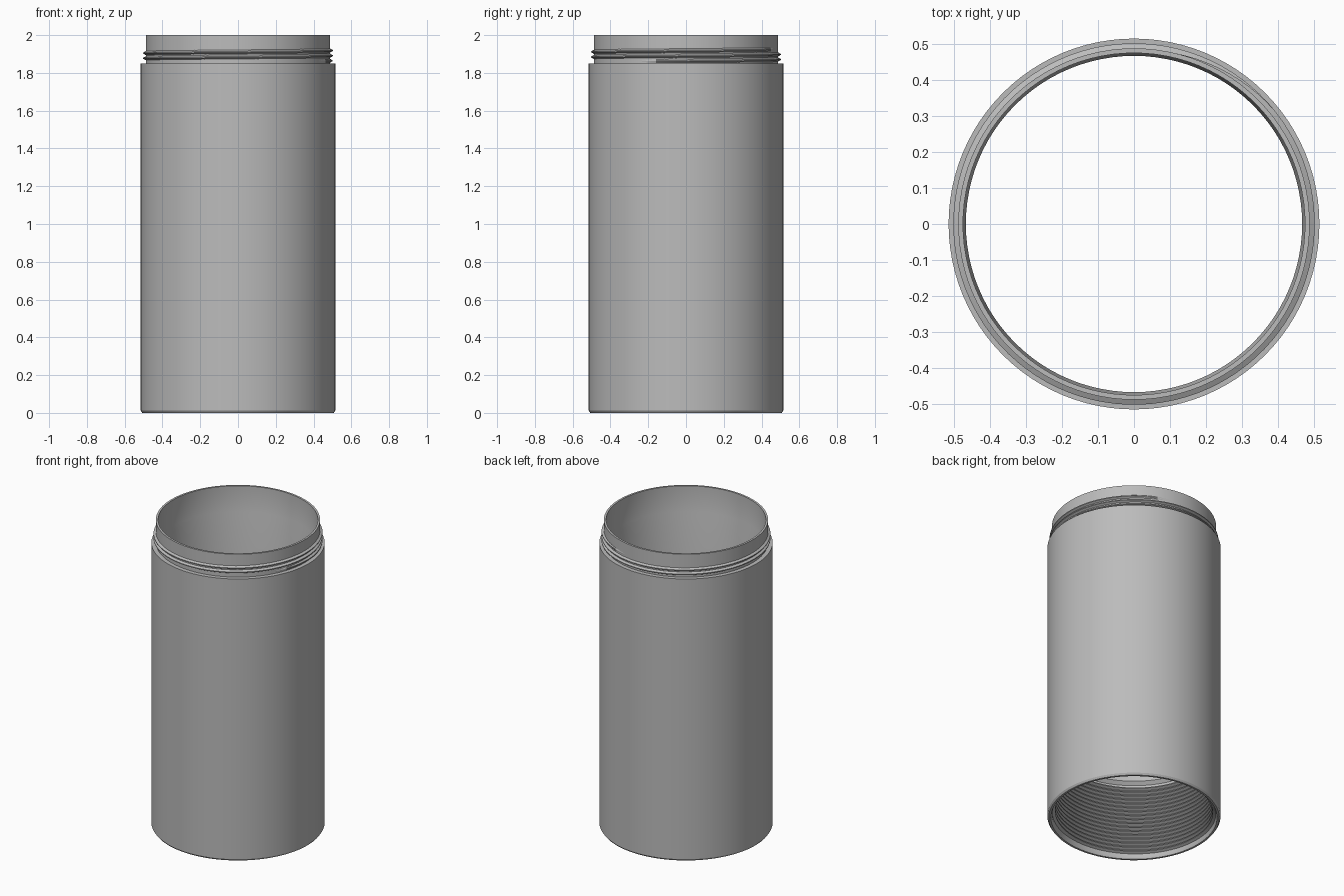
import bpy
import bmesh
import math

SEG = 96

cube = bpy.data.objects.get("Cube")
if cube:
    bpy.data.objects.remove(cube, do_unlink=True)

grey = bpy.data.materials.new("plain grey")
grey.use_nodes = True
grey.diffuse_color = (0.5, 0.5, 0.5, 1)
grey.node_tree.nodes["Principled BSDF"].inputs["Base Color"].default_value = (0.5, 0.5, 0.5, 1)


def finish(name, bm):
    bmesh.ops.recalc_face_normals(bm, faces=bm.faces)
    mesh = bpy.data.meshes.new(name)
    bm.to_mesh(mesh)
    bm.free()
    mesh.materials.append(grey)
    obj = bpy.data.objects.new(name, mesh)
    bpy.context.collection.objects.link(obj)
    bpy.ops.object.select_all(action="DESELECT")
    bpy.context.view_layer.objects.active = obj
    obj.select_set(True)
    bpy.ops.object.shade_smooth_by_angle(angle=math.radians(25))
    return obj


def bridge(bm, rings, closed):
    pairs = list(zip(rings, rings[1:]))
    if closed:
        pairs.append((rings[-1], rings[0]))
    for a, b in pairs:
        for i in range(len(a)):
            j = (i + 1) % len(a)
            bm.faces.new((a[i], a[j], b[j], b[i]))


def lathe(name, profile):
    """Revolve a closed (radius, height) profile around z."""
    bm = bmesh.new()
    rings = []
    for s in range(SEG):
        a = math.tau * s / SEG
        rings.append([bm.verts.new((r * math.cos(a), r * math.sin(a), z)) for r, z in profile])
    bridge(bm, rings, True)
    return finish(name, bm)


def thread(name, root, crest, z0, pitch, turns, start=0.0):
    """Sweep a ridge along a helix, fading it into the wall at both ends."""
    bm = bmesh.new()
    rings = []
    steps = int(turns * SEG)
    embed = math.copysign(0.003, root - crest)
    for s in range(steps + 1):
        a = start + math.tau * s / SEG
        z = z0 + pitch * s / SEG
        fade = min(1, s / 10, (steps - s) / 10)
        top = root + (crest - root) * fade
        section = ((root + embed, -0.45), (top, -0.1), (top, 0.1), (root + embed, 0.45))
        rings.append([bm.verts.new((r * math.cos(a), r * math.sin(a), z + h * pitch))
                      for r, h in section])
    bridge(bm, rings, False)
    bm.faces.new(rings[0])
    bm.faces.new(rings[-1])
    return finish(name, bm)


# Open tube: chamfered foot, straight wall, shoulder, neck and stepped bore
lathe("tube_body", [
    (0.507, 0), (0.515, 0.012), (0.515, 1.85), (0.488, 1.85), (0.488, 2),
    (0.475, 2), (0.475, 1.83), (0.467, 1.80), (0.467, 0.52),
    (0.486, 0.50), (0.486, 0.02), (0.494, 0),
])

# Outer thread on the neck, inner thread in the foot
thread("neck_thread", 0.488, 0.502, 1.862, 0.027, 2.3, -0.5)
thread("foot_thread", 0.486, 0.468, 0.025, 0.027, 17)
